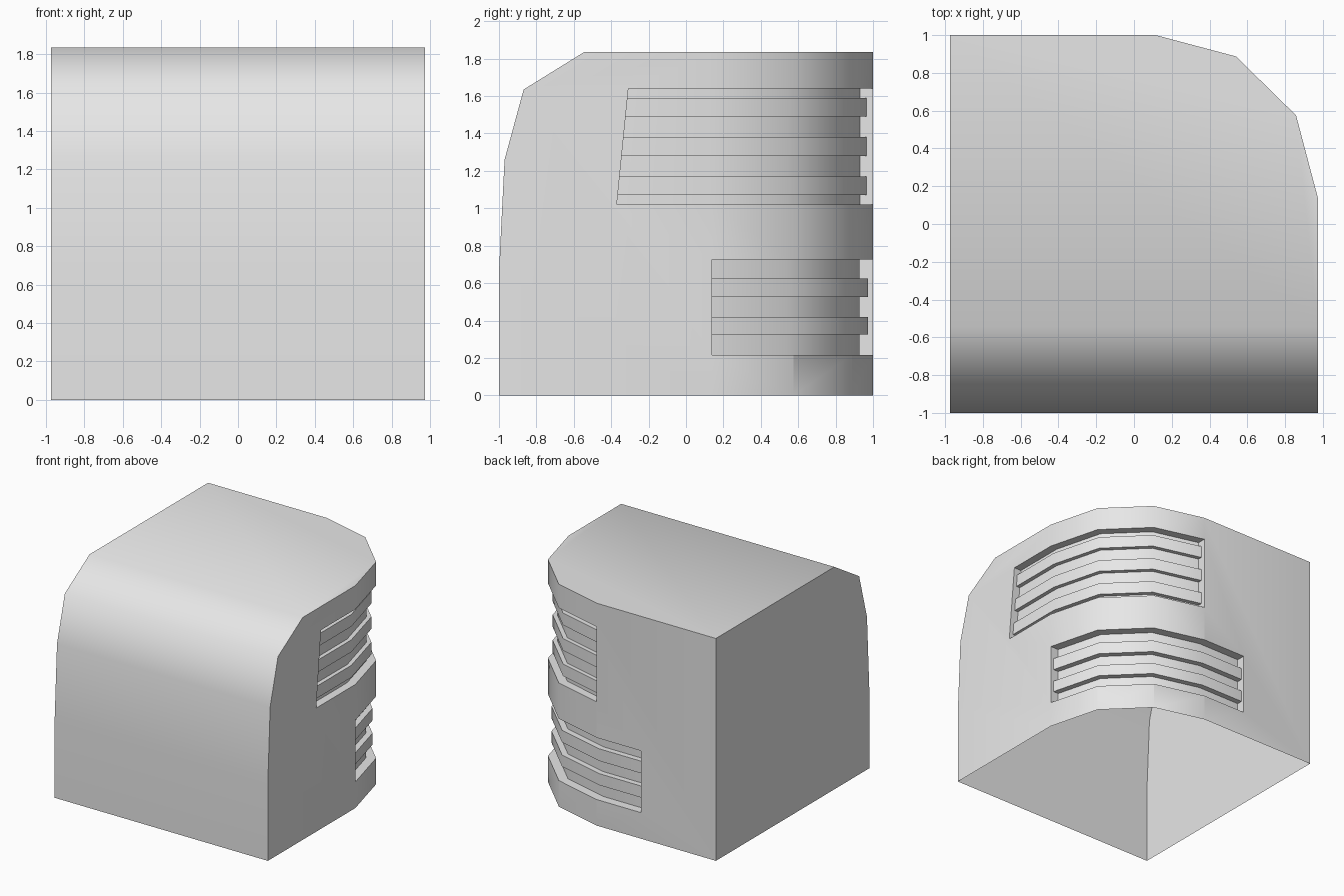
import bpy
import bmesh
import math
from mathutils import Vector

cube = bpy.data.objects.get("Cube")
if cube:
    bpy.data.objects.remove(cube, do_unlink=True)

grey = bpy.data.materials.new("light grey")
grey.use_nodes = True
grey.diffuse_color = (0.8, 0.8, 0.8, 1)
grey.node_tree.nodes["Principled BSDF"].inputs["Base Color"].default_value = (0.8, 0.8, 0.8, 1)

W = 0.973
FRONT = [(-1, 0), (-1, 0.66), (-0.97, 1.26), (-0.868, 1.635), (-0.545, 1.835)]
CORNER = [(W, 0.14), (0.858, 0.575), (0.54, 0.887), (0.115, 1)]
TOP = FRONT[-1][1]


def make_object(name, bm):
    bmesh.ops.recalc_face_normals(bm, faces=bm.faces)
    mesh = bpy.data.meshes.new(name)
    bm.to_mesh(mesh)
    bm.free()
    mesh.materials.append(grey)
    obj = bpy.data.objects.new(name, mesh)
    bpy.context.collection.objects.link(obj)
    return obj


def make_body():
    """Solid with a curved front edge and one rounded back corner."""
    bm = bmesh.new()
    left = [bm.verts.new((-W, y, z)) for y, z in FRONT]
    right = [bm.verts.new((W, y, z)) for y, z in FRONT]
    plan = CORNER + [(-W, 1)]
    low = [bm.verts.new((x, y, 0)) for x, y in plan]
    high = [bm.verts.new((x, y, TOP)) for x, y in plan]
    for a, b in ((left, right), (low, high)):
        for i in range(len(a) - 1):
            bm.faces.new((a[i], b[i], b[i + 1], a[i + 1]))
    bm.faces.new(right + [high[0], low[0]])
    bm.faces.new(left + [high[-1], low[-1]])
    bm.faces.new([left[-1], right[-1]] + high)
    bm.faces.new([left[0], right[0]] + low)
    return make_object("body", bm)


def make_vent_cutter(name, path, z0, z1, bars, deep, shallow, slant=0):
    """Sweep a comb section round the corner, leaving slats in the recess."""
    section = [(0.1, z0), (0.1, z1), (-deep, z1)]
    for low, high in bars:
        section += [(-deep, high), (-shallow, high), (-shallow, low), (-deep, low)]
    section.append((-deep, z0))

    points = [Vector(p) for p in path]
    normals = []
    for a, b in zip(points, points[1:]):
        d = (b - a).normalized()
        normals.append(Vector((d.y, -d.x)))
    # mitred offset directions, with square end walls
    miters = [Vector((1, 0)) / normals[0].x]
    for n, m in zip(normals, normals[1:]):
        miters.append((n + m) / (1 + n.dot(m)))
    miters.append(Vector((0, 1)) / normals[-1].y)

    bm = bmesh.new()
    rings = []
    for i, (p, m) in enumerate(zip(points, miters)):
        ring = []
        for offset, z in section:
            q = p + m * offset
            shear = slant * (z - z0) if i == 0 else 0
            ring.append(bm.verts.new((q.x, q.y + shear, z)))
        rings.append(ring)
    n = len(section)
    for a, b in zip(rings, rings[1:]):
        for j in range(n):
            k = (j + 1) % n
            bm.faces.new((a[j], a[k], b[k], b[j]))
    bm.faces.new(rings[0])
    bm.faces.new(rings[-1])
    cutter = make_object(name, bm)
    cutter.hide_render = True
    return cutter


body = make_body()
cutters = [
    make_vent_cutter("upper_vent_cutter", [(W, -0.37)] + CORNER, 1.02, 1.64,
                     [(1.49, 1.59), (1.28, 1.38), (1.07, 1.17)], 0.068, 0.034, 0.1),
    make_vent_cutter("lower_vent_cutter", CORNER + [(-0.29, 1)], 0.215, 0.725,
                     [(0.525, 0.625), (0.325, 0.42)], 0.073, 0.026),
]

# cut both vents
bpy.context.view_layer.objects.active = body
for cutter in cutters:
    mod = body.modifiers.new("vent", 'BOOLEAN')
    mod.operation = 'DIFFERENCE'
    mod.solver = 'EXACT'
    mod.object = cutter
    bpy.ops.object.modifier_apply(modifier=mod.name)
for cutter in cutters:
    bpy.data.objects.remove(cutter, do_unlink=True)

# open underside
bm = bmesh.new()
bm.from_mesh(body.data)
base = [f for f in bm.faces if all(v.co.z < 0.001 for v in f.verts)]
bmesh.ops.delete(bm, geom=base, context='FACES')
bm.to_mesh(body.data)
bm.free()

bpy.ops.object.select_all(action='DESELECT')
body.select_set(True)
bpy.ops.object.shade_smooth_by_angle(angle=math.radians(50))
